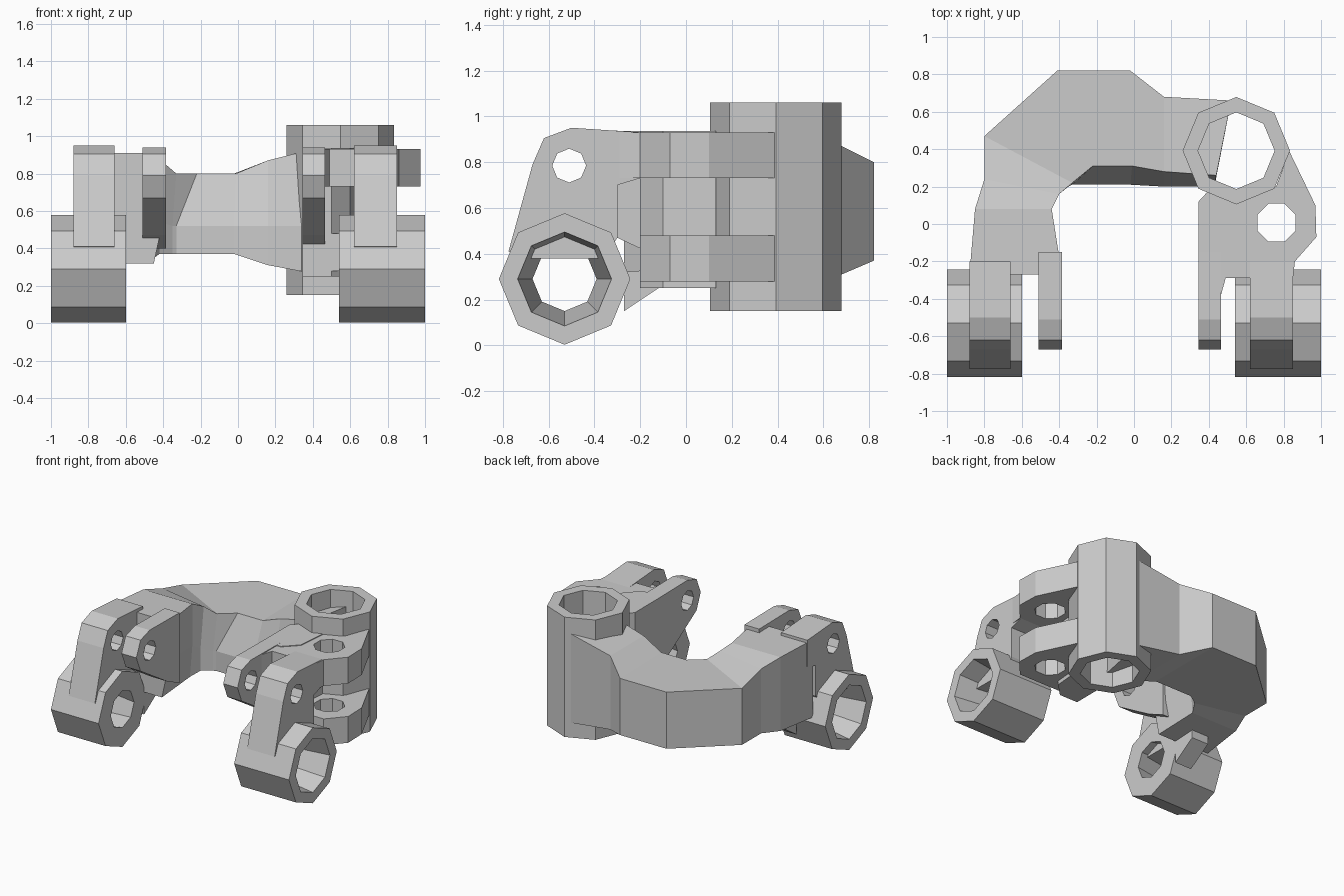
import bpy, bmesh
from math import sin, cos, pi

if "Cube" in bpy.data.objects:
    bpy.data.objects.remove(bpy.data.objects["Cube"])


def make(name, verts, faces):
    bm = bmesh.new()
    vs = [bm.verts.new(v) for v in verts]
    for f in faces:
        bm.faces.new([vs[i] for i in f])
    bmesh.ops.recalc_face_normals(bm, faces=bm.faces)
    me = bpy.data.meshes.new(name)
    bm.to_mesh(me)
    bm.free()
    ob = bpy.data.objects.new(name, me)
    bpy.context.collection.objects.link(ob)
    return ob


def place(axis, p, d):
    # profile is (y, z) along x, or (x, y) along z
    return (d, p[0], p[1]) if axis == 'x' else (p[0], p[1], d)


def loft(name, rings, closed=False):
    n, m = len(rings[0]), len(rings)
    verts = [v for r in rings for v in r]
    faces = [(k * n + i, k * n + (i + 1) % n,
              (k + 1) % m * n + (i + 1) % n, (k + 1) % m * n + i)
             for k in range(m if closed else m - 1) for i in range(n)]
    if not closed:
        faces += [tuple(range(n)), tuple(range((m - 1) * n, m * n))]
    return make(name, verts, faces)


def prism(name, pts, axis, lo, hi):
    return loft(name, [[place(axis, p, d) for p in pts] for d in (lo, hi)])


def octagon(c, r, turn=0.0):
    return [(c[0] + r * cos(i * pi / 4 + turn), c[1] + r * sin(i * pi / 4 + turn))
            for i in range(8)]


def tube(name, c, axis, lo, hi, r, bore_lo, bore_hi):
    prof = [(lo, r), (hi, r), (hi, bore_hi), (lo, bore_lo)]
    return loft(name, [[place(axis, p, d) for p in octagon(c, rad)]
                       for d, rad in prof], closed=True)


def drill(ob, c, r, axis, lo, hi, turn=0.0):
    cutter = prism("cutter", octagon(c, r, turn), axis, lo, hi)
    cutter.hide_render = True
    mod = ob.modifiers.new("hole", 'BOOLEAN')
    mod.operation, mod.solver, mod.object = 'DIFFERENCE', 'EXACT', cutter
    bpy.context.view_layer.objects.active = ob
    bpy.ops.object.modifier_apply(modifier=mod.name)
    bpy.data.objects.remove(cutter)


# curved arm: outer xy, inner top xy, inner bottom xy, z top, z mid, z bottom
stations = [
    ((-.88, -.27), (-.385, -.27), (-.45, -.27), .91, .62, .32),
    ((-.85, .08), (-.44, .08), (-.46, .08), .90, .58, .34),
    ((-.80, .24), (-.40, .16), (-.42, .15), .86, .54, .37),
    ((-.80, .47), (-.33, .22), (-.35, .20), .80, .52, .37),
    ((-.41, .82), (-.22, .31), (-.33, .21), .80, .52, .37),
    ((-.02, .82), (-.01, .31), (-.02, .21), .80, .52, .37),
    ((.16, .68), (.16, .28), (.16, .20), .87, .52, .31),
    ((.52, .66), (.44, .26), (.43, .20), .94, .52, .26),
]
rings = []
for k, (o, a, b, zt, zm, zb) in enumerate(stations):
    mid = a if k < 2 else b
    rings.append([(*o, zt), (*a, zt), (*mid, zm), (*b, zb), (*o, zb)])
loft("curved_arm", rings)

# upright socket
tube("upright_socket", (.547, .392), 'z', .15, 1.06, .287, .205, .205)

# flared foot sockets
foot = (-.53, .29)
tube("left_foot_socket", foot, 'x', -1.0, -.60, .287, .205, .14)
tube("right_foot_socket", foot, 'x', .54, 1.0, .287, .14, .205)

# outer legs and inner tabs, drilled for a cross pin
leg = [(-.2, .93), (-.5, .95), (-.62, .905), (-.67, .79), (-.775, .41),
       (-.70, .38), (-.36, .38), (-.30, .47), (-.30, .70), (-.2, .73)]
tab = [(-.15, .935), (-.51, .94), (-.62, .905), (-.67, .79), (-.62, .67),
       (-.30, .47), (-.15, .40)]
for name, prof, lo, hi in (("left_leg", leg, -.88, -.66),
                           ("right_leg", leg, .62, .85),
                           ("left_pin_tab", tab, -.51, -.385),
                           ("right_pin_tab", tab, .345, .465)):
    drill(prism(name, prof, 'x', lo, hi), (-.51, .785), .074, 'x', lo - .05, hi + .05)

# web under the left arm
prism("left_web", [(-.27, .15), (-.09, .27), (-.09, .5), (-.27, .5)], 'x', -.74, -.60)

# hinge bracket core and its two drilled plates
prism("bracket_core", [(.345, -.2), (.50, -.2), (.60, -.1), (.62, .13), (.40, .18), (.345, .12)],
      'z', .25, .935)
lugs = [(.83, .39), (.97, .10), (.975, -.07), (.86, -.20)]
back = [(.345, .11), (.44, .15), (.76, .20)]
for name, front, lo, hi in (
        ("upper_hinge_plate", [(.85, -.29), (.49, -.29), (.465, -.38), (.345, -.38)], .73, .93),
        ("lower_hinge_plate", [(.60, -.20), (.345, -.20)], .28, .48)):
    plate = prism(name, lugs + front + back, 'z', lo, hi)
    drill(plate, (.762, .007), .11, 'z', lo - .05, hi + .05, pi / 8)
